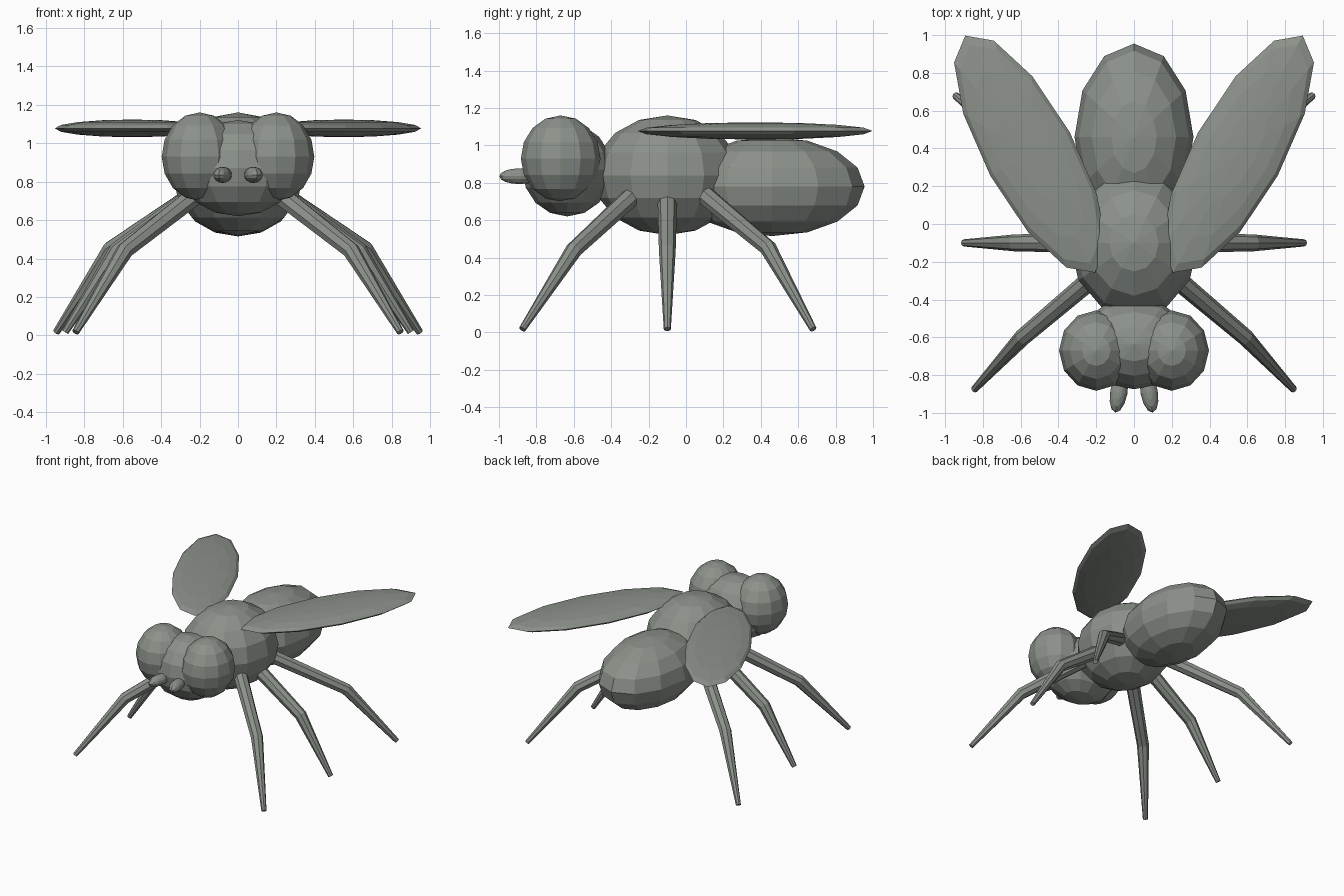
import bpy
import bmesh
from math import radians
from mathutils import Matrix, Vector

if "Cube" in bpy.data.objects:
    bpy.data.objects.remove(bpy.data.objects["Cube"])

# Dark grey-green body colour
shell = bpy.data.materials.new("dark_shell")
shell.diffuse_color = (0.26, 0.285, 0.255, 1)
shell.use_nodes = True
shell.node_tree.nodes["Principled BSDF"].inputs["Base Color"].default_value = shell.diffuse_color


def add_mesh(name, bm):
    bmesh.ops.recalc_face_normals(bm, faces=bm.faces)
    mesh = bpy.data.meshes.new(name)
    bm.to_mesh(mesh)
    bm.free()
    mesh.materials.append(shell)
    obj = bpy.data.objects.new(name, mesh)
    bpy.context.collection.objects.link(obj)
    return obj


def ellipsoid(name, centre, radii, turn=0, rings=8):
    """Flat-faced 12-sided ball, scaled and turned about z."""
    bm = bmesh.new()
    mat = (Matrix.Translation(centre) @ Matrix.Rotation(radians(turn), 4, 'Z')
           @ Matrix.Diagonal((*radii, 1)))
    bmesh.ops.create_uvsphere(bm, u_segments=12, v_segments=rings, radius=1, matrix=mat)
    return add_mesh(name, bm)


def limb(name, points, radii, sides=8):
    """Tapered tube through the points."""
    bm = bmesh.new()
    pts = [Vector(p) for p in points]
    loops = []
    for i, (p, r) in enumerate(zip(pts, radii)):
        axis = (pts[min(i + 1, len(pts) - 1)] - pts[max(i - 1, 0)]).normalized()
        u = axis.cross(Vector((0, 0, 1))).normalized()
        ring = []
        for k in range(sides):
            ring.append(bm.verts.new(p + Matrix.Rotation(radians(360 * k / sides), 3, axis) @ (u * r)))
        loops.append(ring)
    for a, b in zip(loops, loops[1:]):
        for k in range(sides):
            n = (k + 1) % sides
            bm.faces.new((a[k], a[n], b[n], b[k]))
    bm.faces.new(loops[0])
    bm.faces.new(loops[-1])
    return add_mesh(name, bm)


# Body
ellipsoid("head", (0, -0.635, 0.87), (0.31, 0.24, 0.25))
ellipsoid("thorax", (0, -0.10, 0.84), (0.34, 0.395, 0.32))
ellipsoid("abdomen", (0, 0.46, 0.78), (0.315, 0.495, 0.265))

# Hip, knee and foot of the right-hand legs
legs = {
    "front_leg": ((0.20, -0.27, 0.745), (0.59, -0.60, 0.44), (0.845, -0.875, 0.017)),
    "middle_leg": ((0.20, -0.10, 0.745), (0.63, -0.10, 0.44), (0.90, -0.10, 0.017)),
    "back_leg": ((0.20, 0.08, 0.75), (0.66, 0.44, 0.45), (0.945, 0.68, 0.017)),
}

for side, s in (("right", 1), ("left", -1)):
    # Eyes, antennae and wings
    ellipsoid(f"{side}_eye", (s * 0.2, -0.67, 0.93), (0.197, 0.213, 0.23))
    ellipsoid(f"{side}_antenna", (s * 0.08, -0.89, 0.835), (0.046, 0.11, 0.042), s * 10)
    ellipsoid(f"{side}_wing", (s * 0.55, 0.37, 1.077), (0.24, 0.715, 0.046), -s * 28.7)
    # Legs
    for name, path in legs.items():
        limb(f"{side}_{name}", [(s * x, y, z) for x, y, z in path], (0.053, 0.045, 0.019))
